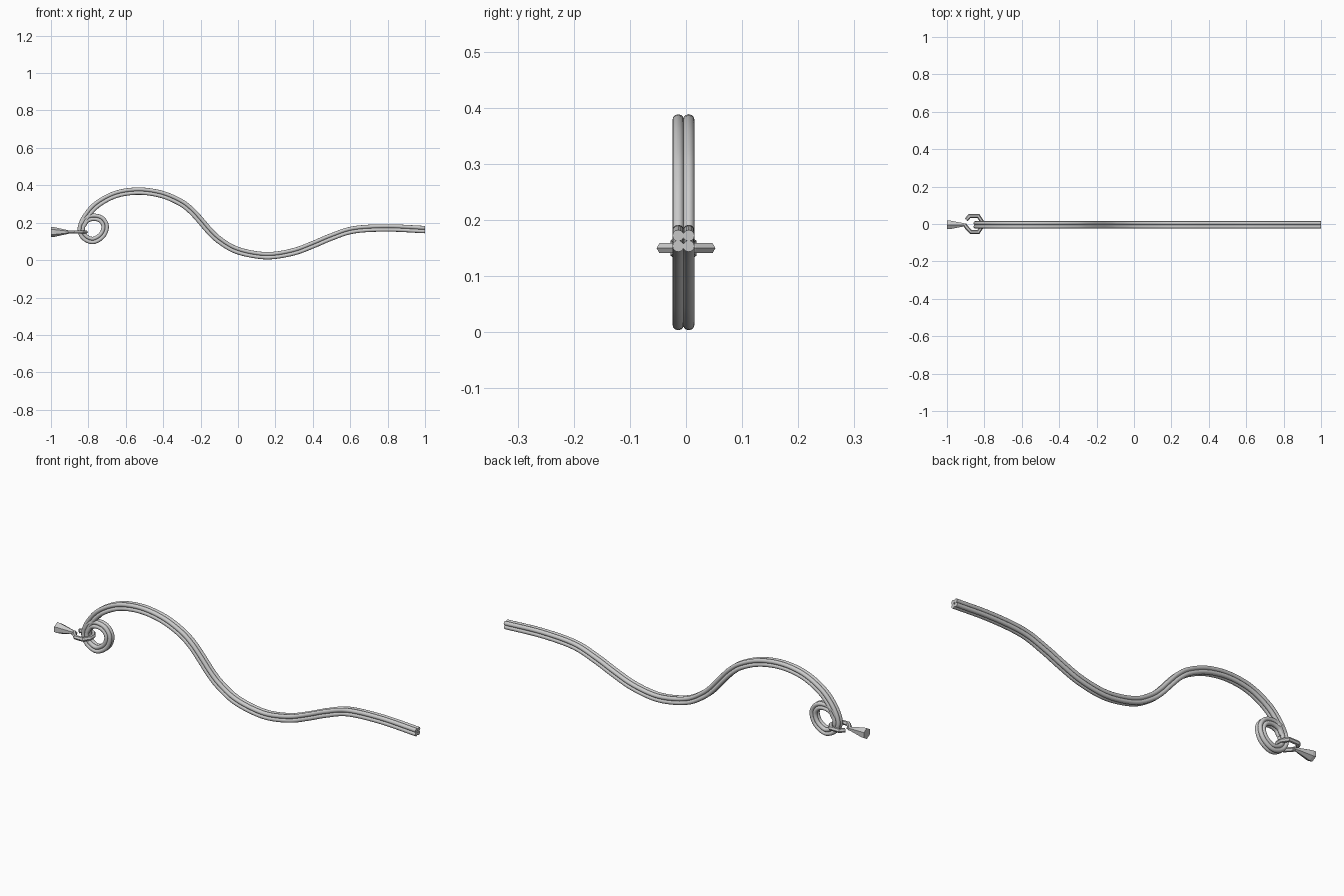
import bpy, bmesh, math
from mathutils import Vector

if "Cube" in bpy.data.objects:
    bpy.data.objects.remove(bpy.data.objects["Cube"])

YC = -0.0045   # mid plane of the rope
ZC = 0.150     # height of the clasp


def spline(pts, n=6):
    """Catmull-Rom resampling of a control path."""
    p = [Vector(q) for q in pts]
    p = [2 * p[0] - p[1]] + p + [2 * p[-1] - p[-2]]
    out = []
    for i in range(1, len(p) - 2):
        a, b, c, d = p[i - 1:i + 3]
        for k in range(n):
            t = k / n
            out.append(0.5 * (2 * b + (c - a) * t + (2 * a - 5 * b + 4 * c - d) * t * t
                              + (3 * b - a - 3 * c + d) * t ** 3))
    return out + [p[-2]]


def sweep(name, path, normal, radii, sides, phase=0.0, off=(0, 0), smooth=False):
    """Sweep a round section along a planar path; off = (in-plane, normal) offset."""
    bm = bmesh.new()
    normal = Vector(normal)
    rings = []
    for i, p in enumerate(path):
        d1 = (path[i] - path[i - 1]).normalized() if i else None
        d2 = (path[i + 1] - p).normalized() if i < len(path) - 1 else None
        d1, d2 = d1 or d2, d2 or d1
        tan = (d1 + d2).normalized()
        side = normal.cross(tan).normalized()
        miter = 1 / max(0.5, tan.dot(d1))
        r = radii[i] if isinstance(radii, list) else radii
        ring = []
        for k in range(sides):
            a = phase + 2 * math.pi * k / sides
            ring.append(bm.verts.new(p + side * (off[0] + r * math.cos(a)) * miter
                                     + normal * (off[1] + r * math.sin(a))))
        rings.append(ring)
    for a, b in zip(rings, rings[1:]):
        for k in range(sides):
            j = (k + 1) % sides
            bm.faces.new((a[k], a[j], b[j], b[k]))
    bm.faces.new(rings[0])
    bm.faces.new(rings[-1])
    bmesh.ops.recalc_face_normals(bm, faces=bm.faces)
    me = bpy.data.meshes.new(name)
    bm.to_mesh(me)
    bm.free()
    ob = bpy.data.objects.new(name, me)
    bpy.context.collection.objects.link(ob)
    if smooth:
        bpy.ops.object.select_all(action='DESELECT')
        ob.select_set(True)
        bpy.context.view_layer.objects.active = ob
        bpy.ops.object.shade_smooth_by_angle(angle=math.radians(50))
    return ob


# Rope: four parallel strands along a wave ending in a small loop
wave = [(1.0, .163), (.8, .172), (.62, .162), (.5, .124), (.4, .082), (.3, .045),
        (.18, .024), (.08, .031), (-.02, .058), (-.1, .107), (-.15, .153), (-.2, .211),
        (-.25, .265), (-.31, .31), (-.41, .352), (-.53, .369), (-.65, .352),
        (-.75, .3), (-.81, .235), (-.838, .17), (-.822, .125), (-.775, .105),
        (-.727, .133), (-.71, .18), (-.73, .217), (-.77, .229), (-.81, .218), (-.83, .19)]
center = spline([(x, YC, z) for x, z in wave])
for i, a in enumerate((-1, 1)):
    for j, b in enumerate((-1, 1)):
        sweep(f"rope_strand_{i}{j}", center, (0, 1, 0), 0.0102, 12,
              off=(a * .0094, b * .0094), smooth=True)

# Open angular hook passing through the loop
hook = [(-.905, -.003), (-.895, -.018), (-.872, -.042), (-.832, -.042), (-.813, -.014),
        (-.813, .014), (-.832, .042), (-.880, .042), (-.897, .022)]
sweep("hook", [Vector((x, y, ZC)) for x, y in hook], (0, 0, 1), 0.0105, 6)

# Six-sided flared handle with its point meeting the hook
handle = [(-1.0, .027), (-.985, .0265), (-.91, .010), (-.892, .006)]
sweep("flared_handle", [Vector((x, YC, ZC)) for x, r in handle], (0, 0, 1),
      [r for x, r in handle], 6, phase=math.pi / 6)
